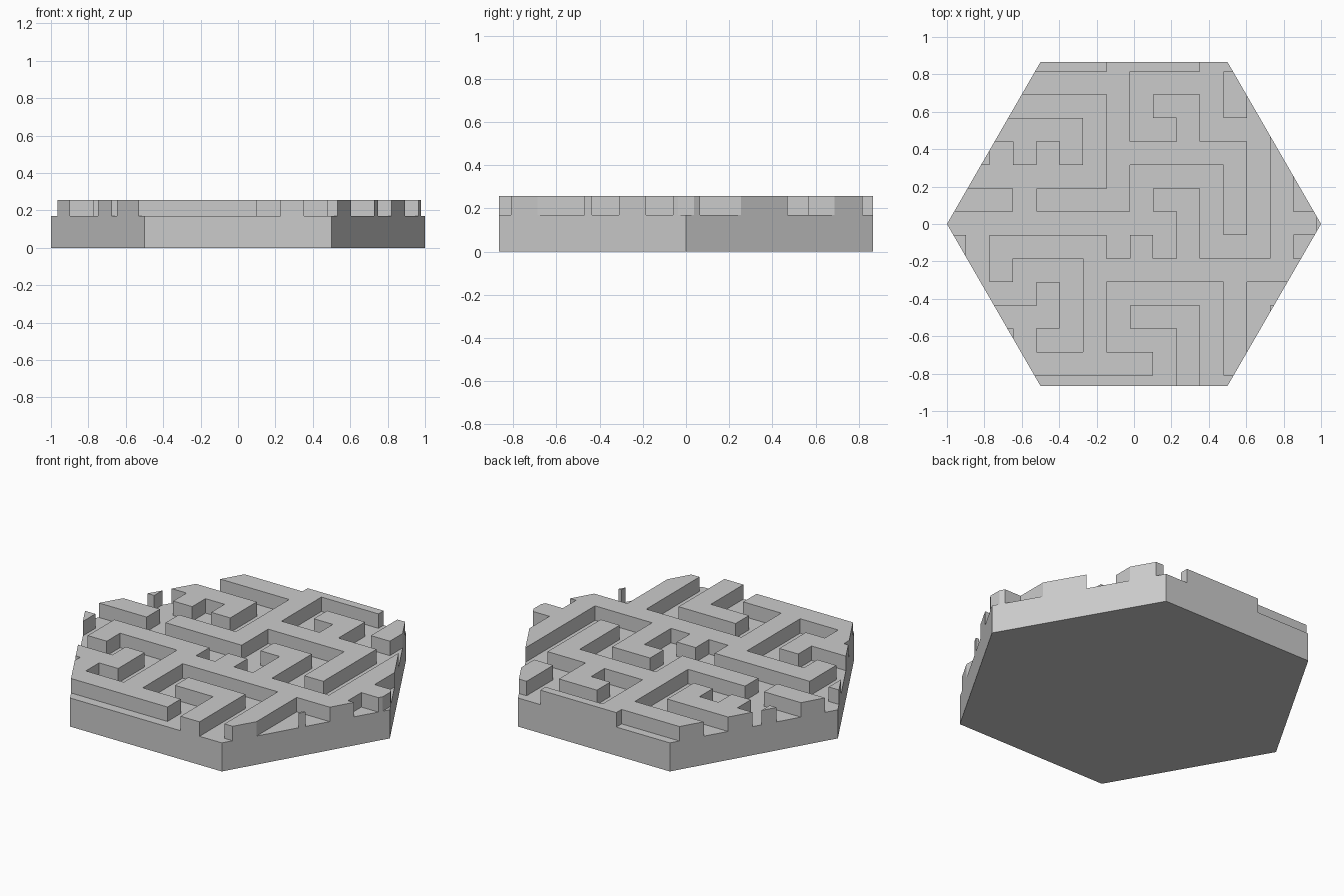
import bpy, bmesh, math
from mathutils import Vector

if "Cube" in bpy.data.objects:
    bpy.data.objects.remove(bpy.data.objects["Cube"])

BASE_Z, TOP_Z, P = 0.17, 0.256, 0.1251
X0, Y0 = -1.023, -0.81 - P          # lower left corner of the pattern grid

# fret pattern, back row first; '#' is a raised cell
ROWS = [
    ".......####......",
    "########....#....",
    ".......#.##.#....",
    "######.#..#...#..",
    ".#.#.#.######.#..",
    ".......#....#.#..",
    "###.####.##.#.#..",
    "..........#.#.##.",
    "#.#####.#.#...#..",
    "..#...##########.",
    "....#.#.....#....",
    "#####.#.###.#.#..",
    "...#..#...#.#....",
    "#########.#.#....",
    "..........#......",
]
ROWS.reverse()


def raised(p):
    i, j = math.floor((p.x - X0) / P), math.floor((p.y - Y0) / P)
    return 0 <= j < len(ROWS) and 0 <= i < 17 and ROWS[j][i] == '#'


# flat hexagon, cut along the pattern grid
bm = bmesh.new()
bm.faces.new([bm.verts.new((math.cos(k * math.pi / 3), math.sin(k * math.pi / 3), 0))
              for k in range(6)])
cuts = [((X0 + i * P, 0, 0), (1, 0, 0)) for i in range(18)]
cuts += [((0, Y0 + j * P, 0), (0, 1, 0)) for j in range(17)]
for co, no in cuts:
    bmesh.ops.bisect_plane(bm, geom=bm.verts[:] + bm.edges[:] + bm.faces[:],
                           dist=1e-5, plane_co=co, plane_no=no)


def lift(faces, h):
    r = bmesh.ops.extrude_face_region(bm, geom=faces)
    bmesh.ops.translate(bm, vec=(0, 0, h),
                        verts=[g for g in r['geom'] if isinstance(g, bmesh.types.BMVert)])


# base slab, then the raised fret bands
lift(bm.faces[:], BASE_Z)
lift([f for f in bm.faces if min(v.co.z for v in f.verts) > BASE_Z - 1e-4
      and raised(f.calc_center_median())], TOP_Z - BASE_Z)

# merge coplanar faces into clean flats
bmesh.ops.recalc_face_normals(bm, faces=bm.faces[:])
bmesh.ops.dissolve_limit(bm, angle_limit=math.radians(1), verts=bm.verts[:], edges=bm.edges[:])
mesh = bpy.data.meshes.new("hexagonal_fret_tile")
bm.to_mesh(mesh)
bm.free()
bpy.context.collection.objects.link(bpy.data.objects.new("hexagonal_fret_tile", mesh))
